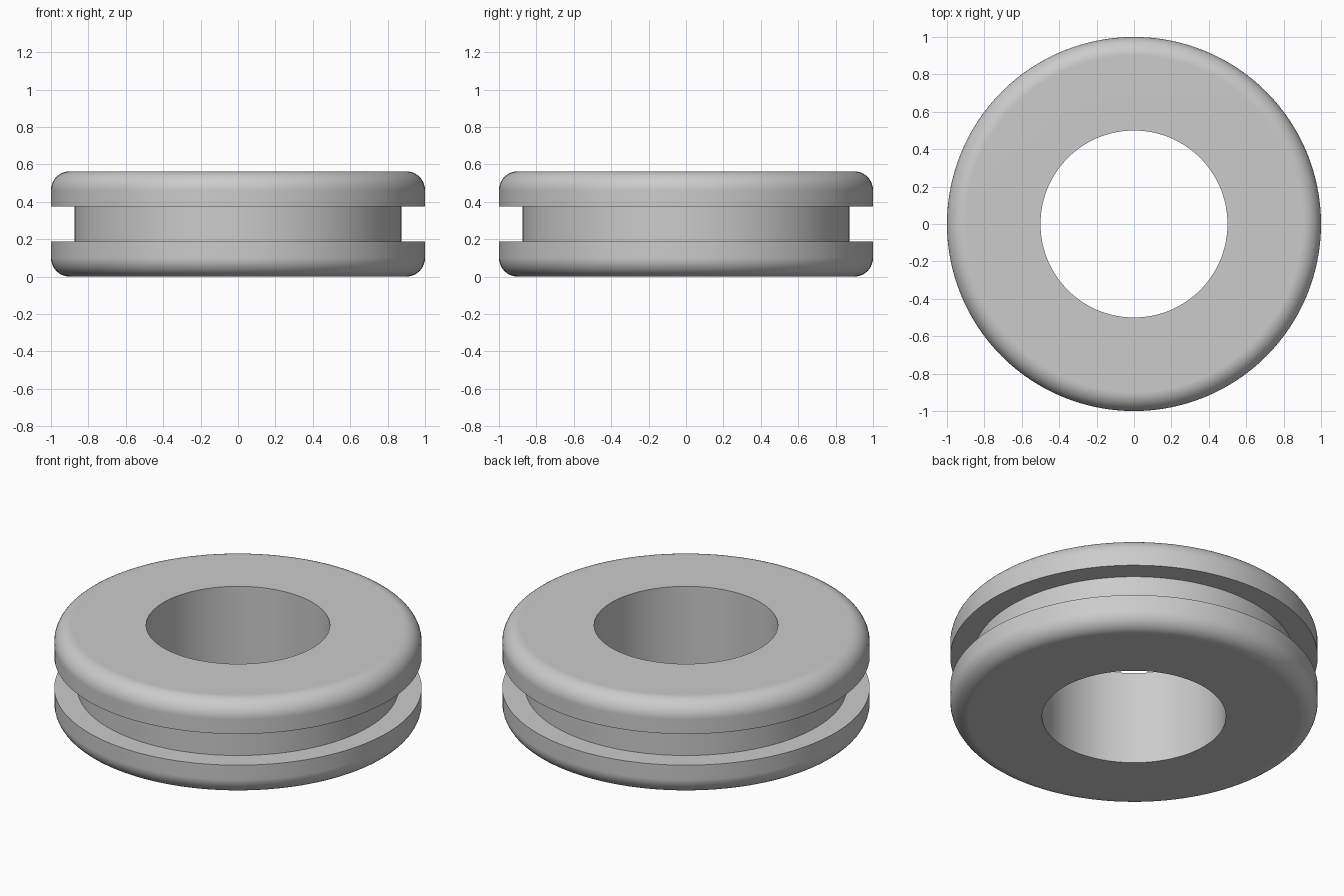
import bpy
import bmesh
from math import cos, sin, pi, radians

cube = bpy.data.objects.get("Cube")
if cube:
    bpy.data.objects.remove(cube, do_unlink=True)

HEIGHT = 0.5625
BORE, NECK, RIM = 0.5, 0.875, 1.0
FLANGE = 0.1875
FILLET = 0.1
SEGMENTS = 128
ARC_STEPS = 10

# Grey rubber
rubber = bpy.data.materials.new("grey rubber")
grey = (0.6, 0.6, 0.6, 1.0)
rubber.diffuse_color = grey
rubber.use_nodes = True
rubber.node_tree.nodes["Principled BSDF"].inputs["Base Color"].default_value = grey

# Lower half of the cross-section: bore, rounded rim, groove
lower = [(BORE, 0.0)]
for i in range(ARC_STEPS + 1):
    a = -pi / 2 + i / ARC_STEPS * pi / 2
    lower.append((RIM - FILLET + FILLET * cos(a), FILLET + FILLET * sin(a)))
lower += [(RIM, FLANGE), (NECK, FLANGE)]

# Mirror it about mid height for the upper flange
profile = lower + [(r, HEIGHT - z) for r, z in reversed(lower)]

# Revolve the closed section around z
bm = bmesh.new()
rings = []
for s in range(SEGMENTS):
    t = 2 * pi * s / SEGMENTS
    rings.append([bm.verts.new((r * cos(t), r * sin(t), z)) for r, z in profile])
for s in range(SEGMENTS):
    a, b = rings[s], rings[(s + 1) % SEGMENTS]
    for i in range(len(profile)):
        j = (i + 1) % len(profile)
        bm.faces.new((a[i], b[i], b[j], a[j]))
bmesh.ops.recalc_face_normals(bm, faces=bm.faces)

mesh = bpy.data.meshes.new("grommet_ring")
bm.to_mesh(mesh)
bm.free()
mesh.materials.append(rubber)
grommet = bpy.data.objects.new("grommet_ring", mesh)
bpy.context.collection.objects.link(grommet)

# Smooth walls with crisp groove and bore edges
bpy.ops.object.select_all(action="DESELECT")
grommet.select_set(True)
bpy.context.view_layer.objects.active = grommet
bpy.ops.object.shade_smooth_by_angle(angle=radians(30))
weighted = grommet.modifiers.new("flat end faces", "WEIGHTED_NORMAL")
weighted.keep_sharp = True
